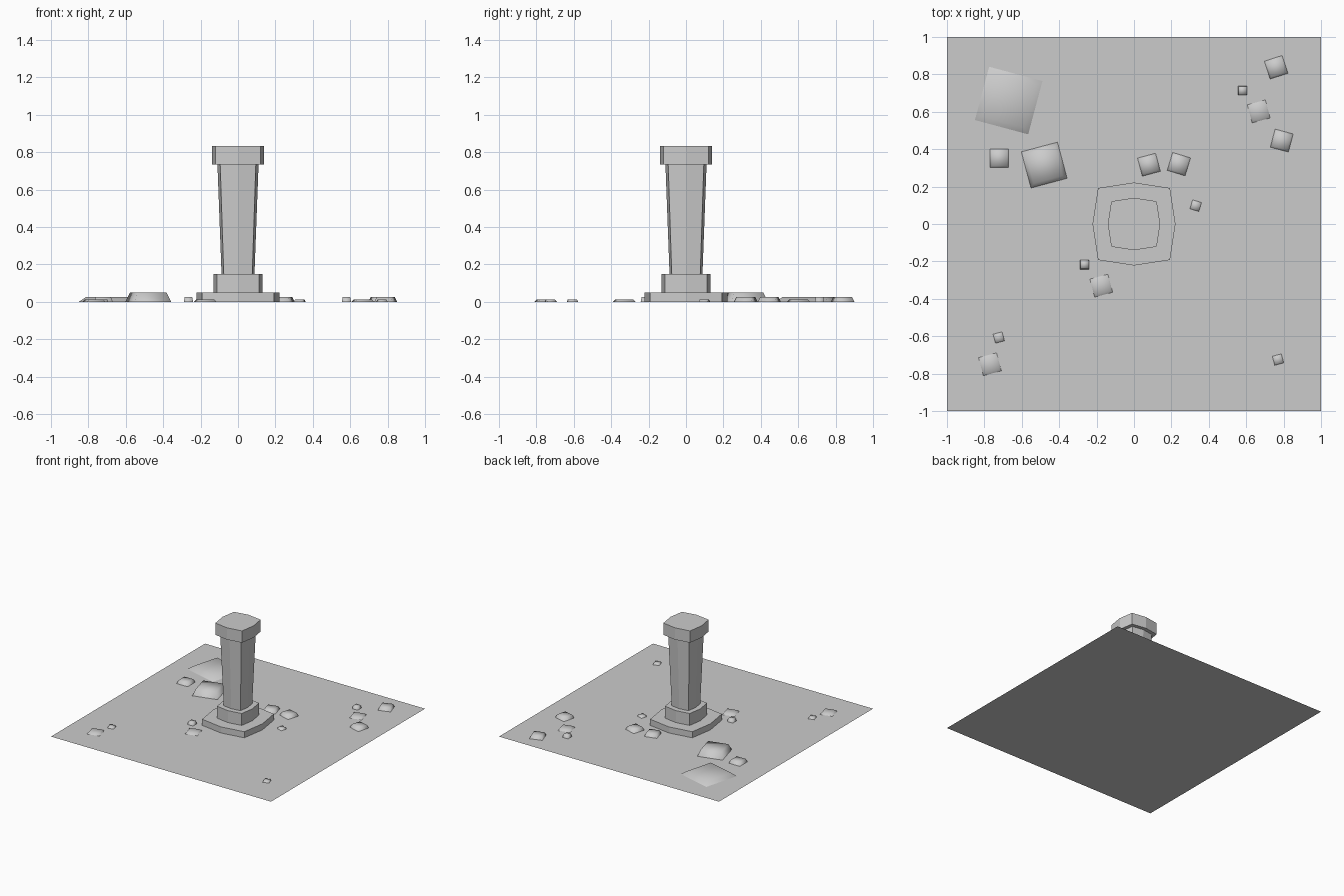
import bpy, bmesh
from math import radians
from mathutils import Matrix

if "Cube" in bpy.data.objects:
    bpy.data.objects.remove(bpy.data.objects["Cube"])


def finish(bm, name, smooth=False):
    bmesh.ops.recalc_face_normals(bm, faces=bm.faces)
    mesh = bpy.data.meshes.new(name)
    for f in bm.faces:
        f.smooth = smooth
    bm.to_mesh(mesh)
    bm.free()
    obj = bpy.data.objects.new(name, mesh)
    bpy.context.collection.objects.link(obj)
    return obj


# Ground slab: a single flat sheet
bm = bmesh.new()
bmesh.ops.create_grid(bm, x_segments=1, y_segments=1, size=1)
ground = finish(bm, "ground")
if ground.data.polygons[0].normal.z < 0:
    ground.data.flip_normals()

# Pillar: bulged-square section lofted through a stepped profile (half width, z)
profile = [(0.222, 0.0), (0.222, 0.05), (0.13, 0.05), (0.13, 0.148),
           (0.088, 0.148), (0.11, 0.735), (0.14, 0.735), (0.14, 0.832)]
K = 0.865
section = [(1, 0), (K, K), (0, 1), (-K, K), (-1, 0), (-K, -K), (0, -1), (K, -K)]
bm = bmesh.new()
rings = [[bm.verts.new((x * r, y * r, z)) for x, y in section] for r, z in profile]
for a, b in zip(rings, rings[1:]):
    for i in range(8):
        j = (i + 1) % 8
        bm.faces.new((a[i], a[j], b[j], b[i]))
bm.faces.new(rings[-1])
bm.faces.new(rings[0][::-1])
finish(bm, "pillar")

# Stones: x, y, side, turn in degrees, height
stones = [
    (-0.67, 0.66, 0.295, -15, 0.025), (-0.48, 0.315, 0.2, 15, 0.05),
    (-0.72, 0.352, 0.1, 0, 0.025), (0.08, 0.317, 0.1, 15, 0.025),
    (0.24, 0.32, 0.1, -17, 0.025), (0.33, 0.098, 0.05, -17, 0.0125),
    (-0.265, -0.217, 0.05, 0, 0.025), (-0.175, -0.33, 0.1, 15, 0.0125),
    (-0.77, -0.75, 0.1, 15, 0.0125), (-0.723, -0.607, 0.05, 15, 0.0125),
    (0.77, -0.725, 0.05, 15, 0.0125), (0.76, 0.838, 0.1, 18, 0.025),
    (0.58, 0.714, 0.05, 0, 0.025), (0.667, 0.602, 0.1, 15, 0.0125),
    (0.79, 0.446, 0.1, -15, 0.025),
]
for n, (x, y, side, turn, h) in enumerate(stones, 1):
    # Tapered block, rounded only by smooth shading
    bm = bmesh.new()
    bmesh.ops.create_cube(bm, size=1)
    for v in bm.verts:
        k = 0.8 if v.co.z > 0 else 1
        v.co = (v.co.x * side * k, v.co.y * side * k, (v.co.z + 0.5) * h)
    # Open underside, resting on the ground
    under = [f for f in bm.faces if all(v.co.z < 1e-6 for v in f.verts)]
    bmesh.ops.delete(bm, geom=under, context='FACES_ONLY')
    obj = finish(bm, f"stone_{n:02d}", smooth=True)
    obj.matrix_world = Matrix.Translation((x, y, 0)) @ Matrix.Rotation(radians(turn), 4, 'Z')
